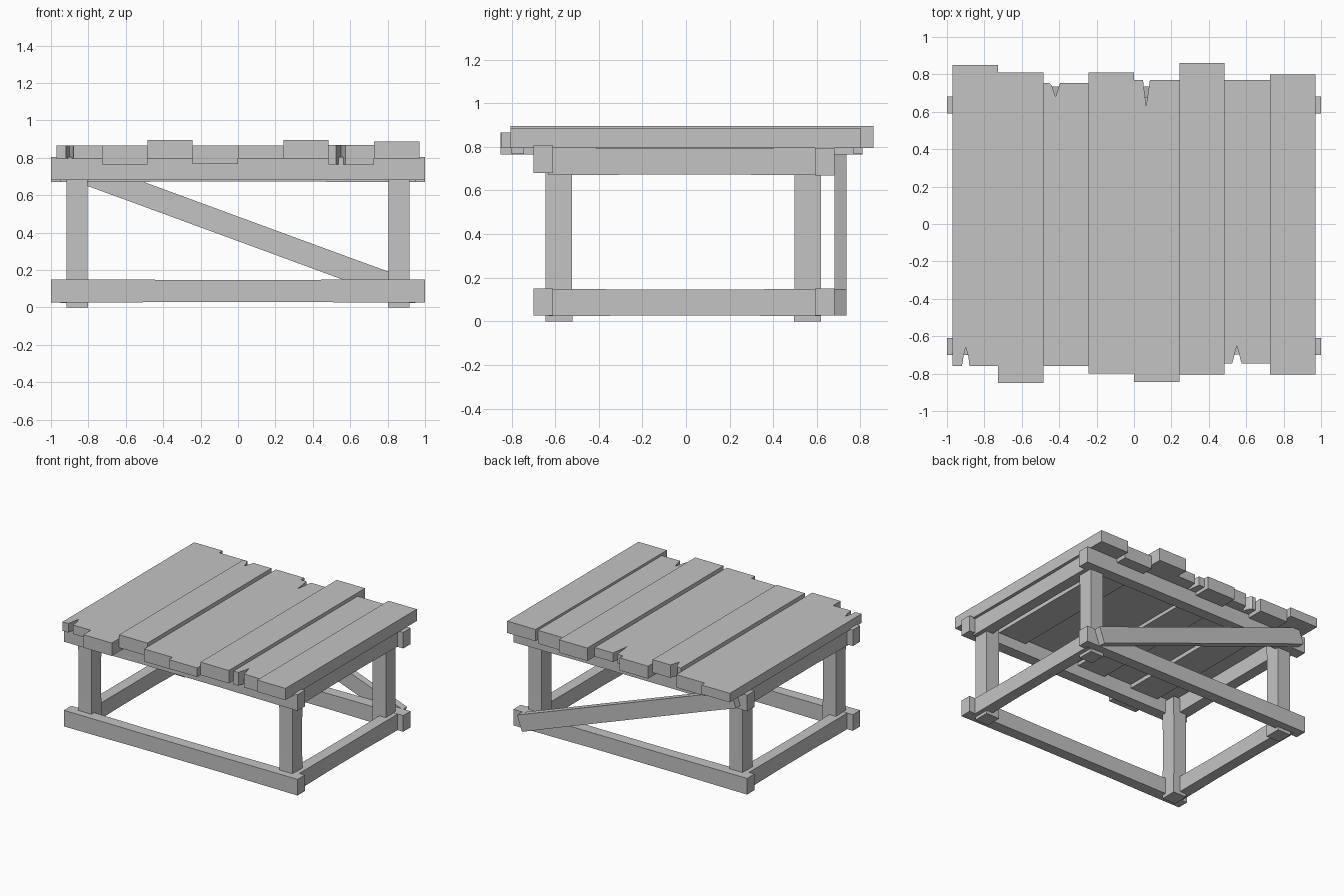
import bpy, bmesh
from mathutils import Vector

cube = bpy.data.objects.get("Cube")
if cube:
    bpy.data.objects.remove(cube, do_unlink=True)

wood = bpy.data.materials.new("grey_wood")
wood.use_nodes = True
GREY = (0.55, 0.55, 0.55, 1)
wood.diffuse_color = GREY
wood.node_tree.nodes["Principled BSDF"].inputs["Base Color"].default_value = GREY


def finish(name, bm):
    bmesh.ops.recalc_face_normals(bm, faces=bm.faces)
    mesh = bpy.data.meshes.new(name)
    bm.to_mesh(mesh)
    bm.free()
    mesh.materials.append(wood)
    obj = bpy.data.objects.new(name, mesh)
    bpy.context.collection.objects.link(obj)
    return obj


def timber(name, start, end, side, width, depth, worn=0.95):
    """Squared timber between two points, slightly worn thinner in the middle."""
    start, end, side = Vector(start), Vector(end), Vector(side)
    other = (end - start).normalized().cross(side)
    bm = bmesh.new()
    rings = []
    for t, s in ((0, 1), (0.18, 0.98), (0.32, worn), (0.68, worn), (0.82, 0.98), (1, 1)):
        c = start.lerp(end, t)
        rings.append([bm.verts.new(c + side * (a * width * s / 2) + other * (b * depth * s / 2))
                      for a, b in ((-1, -1), (1, -1), (1, 1), (-1, 1))])
    for r, q in zip(rings, rings[1:]):
        for i in range(4):
            j = (i + 1) % 4
            bm.faces.new((r[i], r[j], q[j], q[i]))
    bm.faces.new(rings[0])
    bm.faces.new(rings[-1])
    return finish(name, bm)


def plank(name, x0, x1, y0, y1, z0, z1, front_split=(), back_split=()):
    """Board with optional split outlines cut into its ends."""
    outline = [(x0, y0), *front_split, (x1, y0), (x1, y1), *back_split, (x0, y1)]
    bm = bmesh.new()
    face = bm.faces.new([bm.verts.new((x, y, z0)) for x, y in outline])
    ext = bmesh.ops.extrude_face_region(bm, geom=[face])["geom"]
    bmesh.ops.translate(bm, vec=(0, 0, z1 - z0),
                        verts=[v for v in ext if isinstance(v, bmesh.types.BMVert)])
    return finish(name, bm)


# Table top boards: front end, back end, underside, upper side
boards = [
    (-0.76, 0.85, 0.795, 0.865), (-0.85, 0.81, 0.765, 0.865),
    (-0.76, 0.755, 0.795, 0.895), (-0.80, 0.81, 0.768, 0.865),
    (-0.845, 0.77, 0.795, 0.865), (-0.805, 0.86, 0.795, 0.895),
    (-0.745, 0.77, 0.765, 0.868), (-0.805, 0.80, 0.795, 0.886),
]
front_splits = {
    0: [(-0.92, -0.76), (-0.91, -0.70), (-0.90, -0.66), (-0.885, -0.71), (-0.88, -0.76)],
    6: [(0.525, -0.745), (0.55, -0.65), (0.575, -0.745)],
}
back_splits = {
    2: [(-0.395, 0.755), (-0.42, 0.68), (-0.44, 0.74), (-0.455, 0.755)],
    4: [(0.085, 0.77), (0.065, 0.63), (0.048, 0.77)],
}
pitch = 1.94 / len(boards)
for i, dims in enumerate(boards):
    x = -0.97 + i * pitch
    plank(f"top_board_{i + 1}", x, x + pitch, *dims,
          front_splits.get(i, ()), back_splits.get(i, ()))

# Long rails at front and back
for label, y, top_z in (("front", -0.655, 0.743), ("back", 0.636, 0.732)):
    for level, z in (("lower", 0.088), ("upper", top_z)):
        timber(f"{level}_{label}_rail", (-1, y, z), (1, y, z), (0, 1, 0), 0.09, 0.125)

# Side rails and legs
for label, s in (("left", 1), ("right", -1)):
    for level, z in (("lower", 0.086), ("upper", 0.732)):
        timber(f"{level}_{label}_rail", (s * 0.905, -0.63, z), (s * 0.905, 0.62, z),
               (1, 0, 0), 0.09, 0.125)
    for end, y in (("front", -0.583), ("back", 0.558)):
        timber(f"{end}_{label}_leg", (s * 0.86, y, 0), (s * 0.86, y, 0.78),
               (1, 0, 0), 0.115, 0.124, 0.97)

# Diagonal brace across the back
timber("back_brace", (-0.92, 0.708, 0.758), (0.91, 0.708, 0.086), (0, 1, 0), 0.055, 0.126, 0.98)
